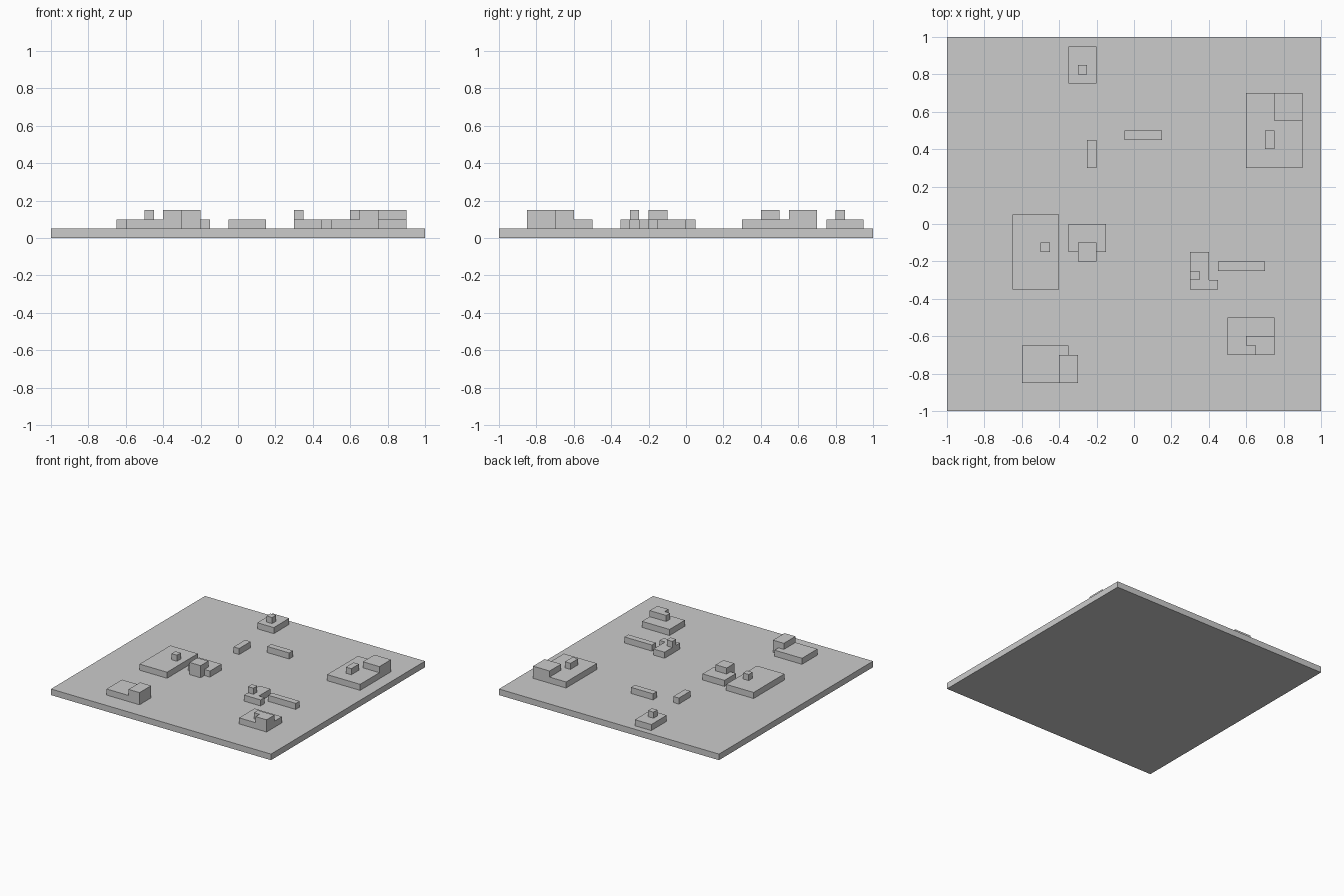
import bpy
import bmesh
from math import radians
from mathutils import Matrix, Vector

cube = bpy.data.objects.get("Cube")
if cube:
    bpy.data.objects.remove(cube, do_unlink=True)

U = 0.05  # one module: plan grid step and storey height

grey = bpy.data.materials.new("plain_grey")
grey.use_nodes = True
colour = (0.6, 0.6, 0.6, 1)
grey.diffuse_color = colour
grey.node_tree.nodes["Principled BSDF"].inputs["Base Color"].default_value = colour


def box(name, x0, x1, y0, y1, z0, z1):
    """Box given by its limits in modules."""
    lo, hi = Vector((x0, y0, z0)) * U, Vector((x1, y1, z1)) * U
    bm = bmesh.new()
    bmesh.ops.create_cube(bm, size=1, matrix=Matrix.Translation((lo + hi) / 2)
                          @ Matrix.Diagonal((*(hi - lo), 1)))
    mesh = bpy.data.meshes.new(name)
    bm.to_mesh(mesh)
    bm.free()
    mesh.materials.append(grey)
    obj = bpy.data.objects.new(name, mesh)
    bpy.context.collection.objects.link(obj)
    return obj


def building(name, *blocks):
    """Fuse blocks (x0, x1, y0, y1, storeys) into one clean solid."""
    body, *extras = [box(name, *b[:4], 1, 1 + b[4]) for b in blocks]
    bpy.context.view_layer.objects.active = body
    for extra in extras:
        mod = body.modifiers.new("union", "BOOLEAN")
        mod.operation, mod.solver, mod.object = "UNION", "EXACT", extra
        bpy.ops.object.modifier_apply(modifier=mod.name)
        bpy.data.objects.remove(extra, do_unlink=True)
    # Merge coplanar faces left by the union
    bm = bmesh.new()
    bm.from_mesh(body.data)
    bmesh.ops.remove_doubles(bm, verts=bm.verts, dist=0.0001)
    bmesh.ops.dissolve_limit(bm, angle_limit=radians(1), verts=bm.verts, edges=bm.edges)
    bm.to_mesh(body.data)
    bm.free()


# Ground slab
box("ground_slab", -20, 20, -20, 20, 0, 1)

# Single-storey bars
building("back_long_bar", (-1, 3, 9, 10, 1))
building("back_short_bar", (-5, -4, 6, 9, 1))
building("front_long_bar", (9, 14, -5, -4, 1))

# Stepped buildings
building("back_tower_house", (-7, -4, 15, 19, 1), (-6, -5, 16, 17, 2))
building("back_left_hall", (12, 18, 6, 14, 1), (15, 18, 11, 14, 2), (14, 15, 8, 10, 2))
building("right_hall", (-13, -8, -7, 1, 1), (-10, -9, -3, -2, 2))
building("middle_house", (-7, -3, -3, 0, 1), (-6, -4, -4, -2, 2))
building("front_right_house", (-12, -7, -17, -13, 1), (-8, -6, -17, -14, 2))
building("angled_house", (6, 8, -7, -3, 1), (8, 9, -7, -6, 1), (6, 7, -6, -5, 2))
building("front_left_house", (10, 15, -14, -10, 1), (12, 15, -13, -12, 2),
         (13, 15, -14, -12, 2))
